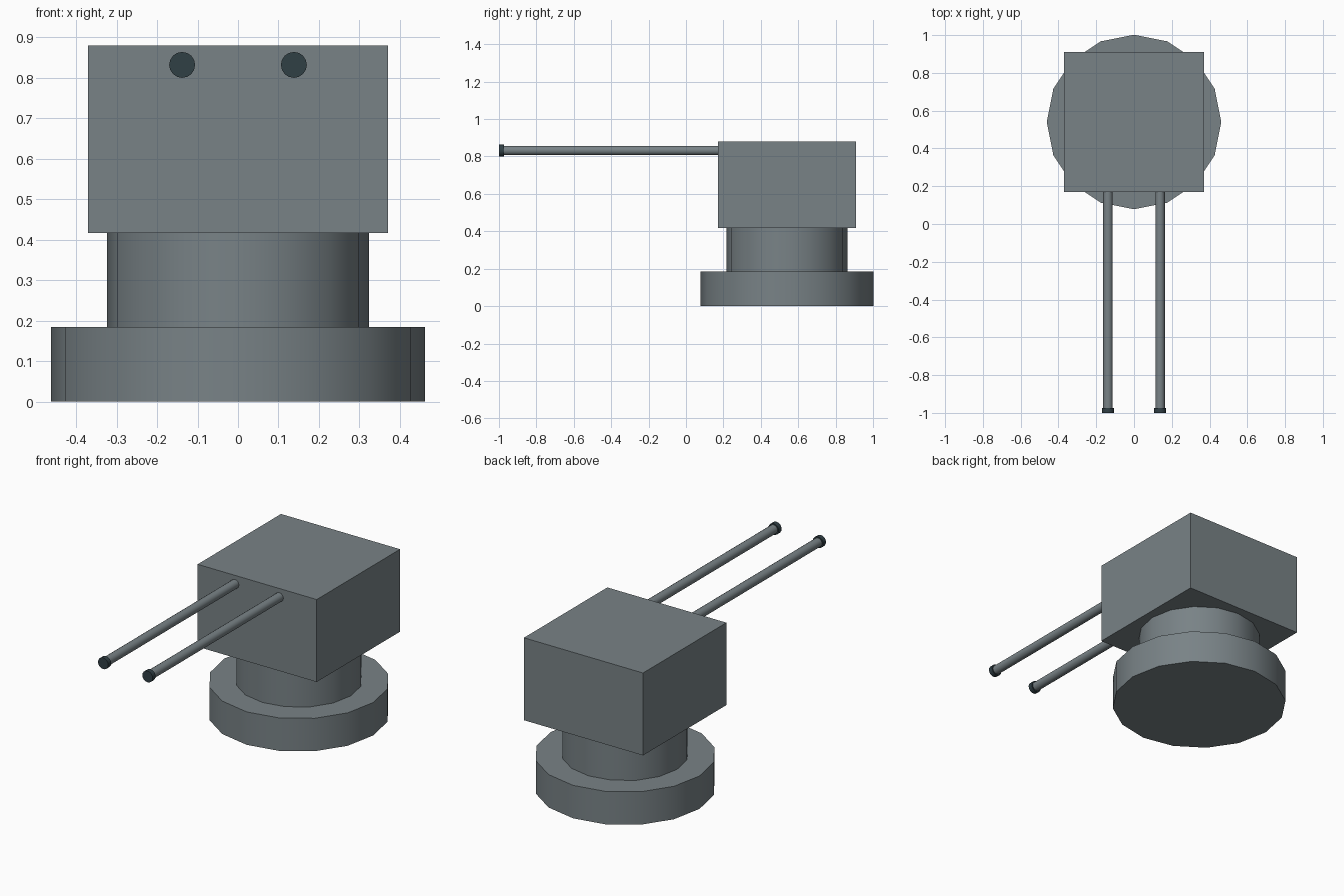
import bpy
from math import pi, radians

cube = bpy.data.objects.get("Cube")
if cube:
    bpy.data.objects.remove(cube, do_unlink=True)


def make_material(name, rgb):
    mat = bpy.data.materials.new(name)
    mat.use_nodes = True
    color = (*rgb, 1)
    mat.diffuse_color = color
    mat.node_tree.nodes["Principled BSDF"].inputs["Base Color"].default_value = color
    return mat


steel = make_material("steel grey", (0.19, 0.225, 0.24))
dark = make_material("dark slate", (0.03, 0.05, 0.06))


def finish(name, mat):
    obj = bpy.context.object
    obj.name = name
    obj.data.materials.append(mat)
    return obj


def cylinder(name, mat, radius, depth, location, rotation=(0, 0, 0), sides=16):
    bpy.ops.mesh.primitive_cylinder_add(
        vertices=sides, radius=radius, depth=depth, location=location, rotation=rotation)
    bpy.ops.object.shade_smooth_by_angle(angle=radians(30))
    return finish(name, mat)


CENTRE_Y = 0.54
BASE_TOP, NECK_TOP, HOUSING_TOP = 0.185, 0.417, 0.88

# Round pedestal and swivel neck
cylinder("base", steel, 0.462, BASE_TOP, (0, CENTRE_Y, BASE_TOP / 2))
cylinder("neck", steel, 0.323, NECK_TOP - BASE_TOP,
         (0, CENTRE_Y, (BASE_TOP + NECK_TOP) / 2))

# Box housing
bpy.ops.mesh.primitive_cube_add(size=1, location=(0, CENTRE_Y, (NECK_TOP + HOUSING_TOP) / 2))
bpy.context.object.scale = (0.74, 0.74, HOUSING_TOP - NECK_TOP)
bpy.ops.object.transform_apply(location=False, rotation=False, scale=True)
finish("housing", steel)

# Twin barrels with dark muzzles
for side, x in (("left", 0.138), ("right", -0.138)):
    forward = (pi / 2, 0, 0)
    cylinder(side + "_barrel", steel, 0.025, 1.175, (x, -0.3875, 0.832), forward)
    cylinder(side + "_muzzle", dark, 0.032, 0.026, (x, -0.987, 0.832), forward)
